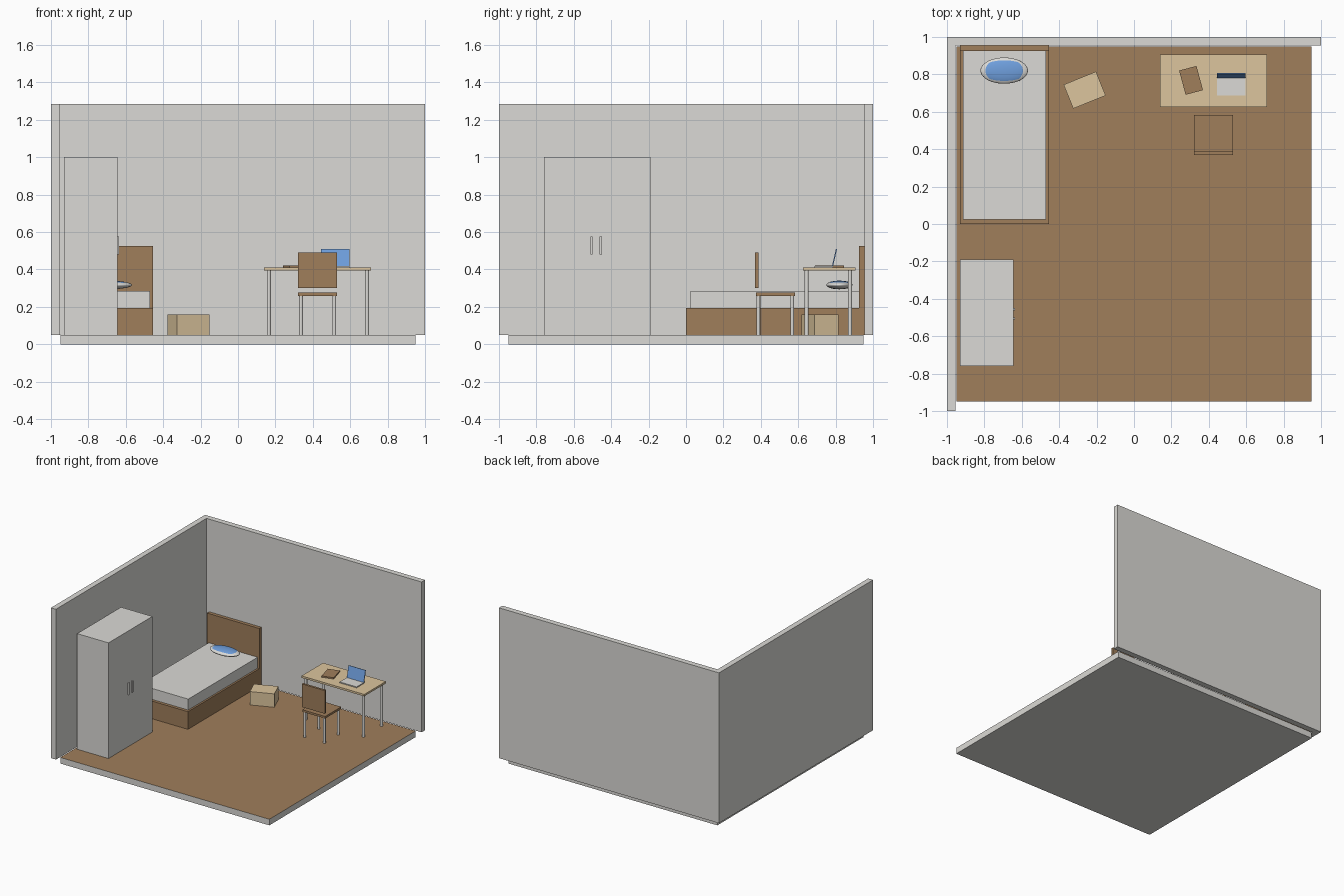
import bpy
import bmesh
from math import radians
from mathutils import Matrix, Vector

if "Cube" in bpy.data.objects:
    bpy.data.objects.remove(bpy.data.objects["Cube"], do_unlink=True)


def material(name, rgb):
    mat = bpy.data.materials.new(name)
    mat.use_nodes = True
    color = (*rgb, 1)
    mat.diffuse_color = color
    for node in mat.node_tree.nodes:
        if node.type == "BSDF_PRINCIPLED":
            node.inputs["Base Color"].default_value = color
            node.inputs["Roughness"].default_value = 0.8
    return mat


WHITE = material("warm white", (0.71, 0.7, 0.67))
WOOD = material("brown wood", (0.35, 0.21, 0.105))
TAN = material("pale wood", (0.72, 0.56, 0.34))
BLUE = material("blue", (0.16, 0.35, 0.73))


def finish(name, bm, *mats):
    mesh = bpy.data.meshes.new(name)
    bm.to_mesh(mesh)
    bm.free()
    for mat in mats:
        mesh.materials.append(mat)
    obj = bpy.data.objects.new(name, mesh)
    bpy.context.collection.objects.link(obj)
    return obj


def box(name, x, y, z, mat, top=None):
    """Box from (min, max) ranges, optionally with its own top colour."""
    bm = bmesh.new()
    bmesh.ops.create_cube(bm, size=1)
    center = Vector([sum(r) / 2 for r in (x, y, z)])
    for v in bm.verts:
        v.co = Vector([v.co[i] * (r[1] - r[0]) for i, r in enumerate((x, y, z))])
    if top:
        bm.normal_update()
        for f in bm.faces:
            f.material_index = int(f.normal.z > 0.5)
    obj = finish(name, bm, mat, *([top] if top else []))
    obj.location = center
    return obj


def turned_box(name, center, size, angle, mat):
    ranges = [(c - s / 2, c + s / 2) for c, s in zip(center, size)]
    obj = box(name, *ranges, mat)
    obj.rotation_euler.z = radians(angle)
    return obj


def legs(name, xs, ys, bottom, top, radius):
    """Four round legs in one object."""
    bm = bmesh.new()
    for x in xs:
        for y in ys:
            bmesh.ops.create_cone(
                bm, cap_ends=True, segments=16, radius1=radius, radius2=radius,
                depth=top - bottom,
                matrix=Matrix.Translation((x, y, (top + bottom) / 2)))
    for f in bm.faces:
        f.smooth = len(f.verts) == 4
    return finish(name, bm, WHITE)


# Room shell
FLOOR = 0.05
box("floor", (-0.95, 0.95), (-0.95, 0.95), (0, FLOOR), WHITE, WOOD)
box("left_wall", (-1, -0.955), (-1, 0.955), (FLOOR, 1.285), WHITE)
box("back_wall", (-1, 1), (0.955, 1), (FLOOR, 1.285), WHITE)

# Wardrobe with two door handles
box("wardrobe", (-0.93, -0.645), (-0.76, -0.19), (FLOOR, 1), WHITE)
for side, y in (("right", -0.505), ("left", -0.456)):
    box(side + "_handle", (-0.647, -0.635), (y - 0.006, y + 0.006), (0.48, 0.575), WHITE)

# Bed
box("bed_base", (-0.93, -0.455), (0, 0.926), (FLOOR, 0.195), WOOD)
box("headboard", (-0.93, -0.455), (0.926, 0.954), (FLOOR, 0.525), WOOD)
box("mattress", (-0.915, -0.47), (0.025, 0.926), (0.19, 0.285), WHITE)

# Pillow: a rounded block squashed flat, with a blue top panel
bm = bmesh.new()
bmesh.ops.create_cube(bm, size=2)
bmesh.ops.subdivide_edges(bm, edges=bm.edges[:], cuts=11, use_grid_fill=True)
bm.normal_update()
for f in bm.faces:
    f.material_index = int(f.normal.z > 0.9)
    f.smooth = True
for v in bm.verts:
    n = Vector((v.co.x, v.co.y, v.co.z * 0.78)).normalized()
    v.co = (n.x * 0.127, n.y * 0.07, n.z * 0.023)
pillow = finish("pillow", bm, WHITE, BLUE)
pillow.location = (-0.694, 0.82, 0.317)

# Storage box on the floor
turned_box("storage_box", (-0.264, 0.716, 0.105), (0.187, 0.138, 0.11), 22, TAN)

# Desk
box("desk_top", (0.14, 0.71), (0.625, 0.905), (0.394, 0.41), TAN)
legs("desk_legs", (0.165, 0.69), (0.645, 0.877), FLOOR, 0.396, 0.011)

# Book and laptop
turned_box("book", (0.305, 0.768, 0.415), (0.096, 0.134, 0.012), 15, WOOD)
box("laptop_base", (0.443, 0.597), (0.687, 0.787), (0.41, 0.418), WHITE)
screen = box("laptop_screen", (0.443, 0.597), (0.791, 0.797), (0.416, 0.511), BLUE)
screen.rotation_euler.x = radians(-13)

# Chair
box("chair_seat", (0.322, 0.53), (0.375, 0.583), (0.259, 0.276), WOOD)
box("chair_back", (0.322, 0.53), (0.37, 0.388), (0.3, 0.49), WOOD)
legs("chair_legs", (0.337, 0.515), (0.387, 0.568), FLOOR, 0.261, 0.01)
